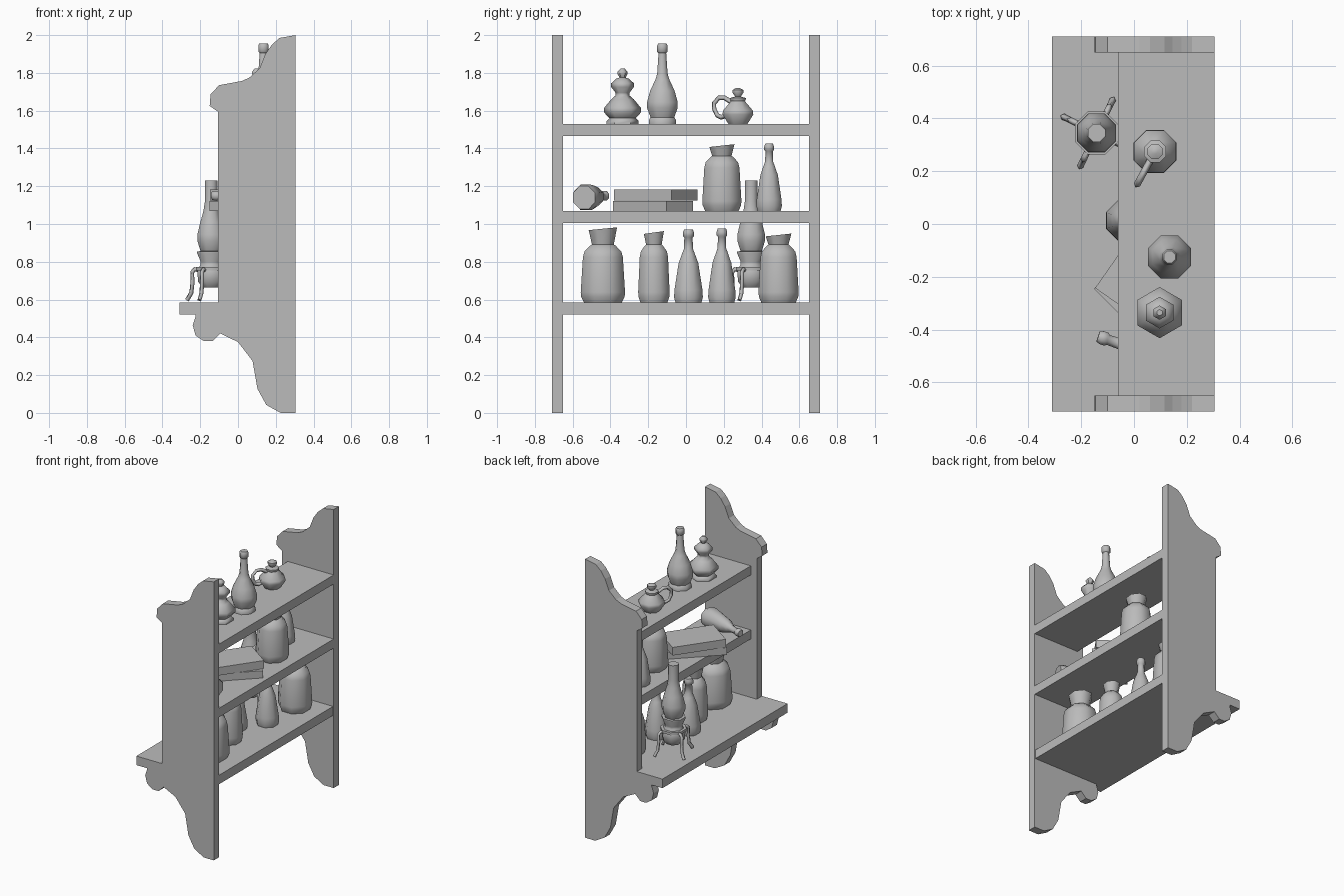
import bpy, bmesh, math
from mathutils import Vector, Matrix

old = bpy.data.objects.get("Cube")
if old:
    bpy.data.objects.remove(old)

grey = bpy.data.materials.new("plain_grey")
grey.use_nodes = True
grey.diffuse_color = (0.5, 0.5, 0.5, 1)
grey.node_tree.nodes["Principled BSDF"].inputs["Base Color"].default_value = (0.5, 0.5, 0.5, 1)


def finish(name, bm, smooth=False):
    bmesh.ops.recalc_face_normals(bm, faces=bm.faces)
    mesh = bpy.data.meshes.new(name)
    bm.to_mesh(mesh)
    bm.free()
    mesh.materials.append(grey)
    obj = bpy.data.objects.new(name, mesh)
    bpy.context.collection.objects.link(obj)
    if smooth:
        bpy.ops.object.select_all(action='DESELECT')
        obj.select_set(True)
        bpy.context.view_layer.objects.active = obj
        bpy.ops.object.shade_smooth_by_angle(angle=math.radians(50))
    return obj


def box(name, centre, size, turn=0):
    bm = bmesh.new()
    bmesh.ops.create_cube(bm, size=1)
    bm.transform(Matrix.Translation(centre) @ Matrix.Rotation(math.radians(turn), 4, 'Z')
                 @ Matrix.Diagonal((*size, 1)))
    return finish(name, bm)


def lathe(name, profile, place, sides=8, phase=0.5, tilt=0):
    """Capped solid of revolution; tilt slants the top ring."""
    bm = bmesh.new()
    rings = []
    for i, (r, z) in enumerate(profile):
        ring = []
        for k in range(sides):
            a = math.tau * (k + phase) / sides
            slant = tilt * math.sin(a) if i == len(profile) - 1 else 0
            ring.append(bm.verts.new((r * math.cos(a), r * math.sin(a), z + slant)))
        rings.append(ring)
    for low, high in zip(rings, rings[1:]):
        for k in range(sides):
            n = (k + 1) % sides
            bm.faces.new((low[k], low[n], high[n], high[k]))
    bm.faces.new(rings[0][::-1])
    bm.faces.new(rings[-1])
    bm.transform(place if isinstance(place, Matrix) else Matrix.Translation(place))
    return finish(name, bm, True)


def tube(name, points, radius):
    """Square bar swept along a path."""
    curve = bpy.data.curves.new(name, 'CURVE')
    curve.dimensions = '3D'
    curve.bevel_depth = radius
    curve.bevel_resolution = 0
    curve.use_fill_caps = True
    spline = curve.splines.new('POLY')
    spline.points.add(len(points) - 1)
    for p, co in zip(spline.points, points):
        p.co = (*co, 1)
    curve.materials.append(grey)
    obj = bpy.data.objects.new(name, curve)
    bpy.context.collection.objects.link(obj)
    return obj


# Scrolled side panels
outline = [(.305, 2), (.22, 1.985), (.18, 1.95), (.145, 1.9), (.115, 1.825), (.06, 1.775),
           (.02, 1.757), (-.1, 1.735), (-.145, 1.687), (-.15, 1.625), (-.107, 1.595),
           (-.107, .55), (-.225, .55), (-.225, .51), (-.24, .465), (-.225, .41), (-.18, .38),
           (-.135, .38), (-.093, .42), (0, .375), (.077, .275), (.103, .127), (.15, .042),
           (.225, 0), (.305, 0)]
for label, y in (("front", -.71), ("back", .65)):
    bm = bmesh.new()
    face = bm.faces.new([bm.verts.new((x, y, z)) for x, z in outline])
    moved = bmesh.ops.extrude_face_region(bm, geom=[face])["geom"]
    bmesh.ops.translate(bm, vec=(0, .06, 0),
                        verts=[v for v in moved if isinstance(v, bmesh.types.BMVert)])
    finish(label + "_side_panel", bm)

# Shelves, the lowest one deeper and overhanging the panels
for name, z in (("middle_shelf", 1.0375), ("top_shelf", 1.4975)):
    box(name, (.1225, 0, z), (.365, 1.3, .065))
box("bottom_shelf", (.0975, 0, .5525), (.405, 1.3, .065))
box("bottom_shelf_ledge", (-.2075, 0, .5525), (.205, 1.42, .065))

# Corked jars: position, radius, shoulder height, cork height
jars = [(.09, -.44, .585, .127, .3, .09), (.05, -.17, .585, .09, .3, .07),
        (.11, .49, .585, .115, .3, .057), (.14, .19, 1.07, .112, .285, .06)]
for i, (x, y, z, r, h, cork) in enumerate(jars, 1):
    body = [(.86, 0), (.98, .1), (1, .18), (.9, .8), (.83, .9), (.58, 1), (.5, 1.02)]
    lathe(f"jar_{i}", [(r * a, h * b) for a, b in body], (x, y, z))
    lathe(f"jar_cork_{i}", [(r * .48, 0), (r * .64, cork)], (x, y, z + h), tilt=.008)

# Slim bottles, one of them lying down
slim = [(.066, 0), (.073, .025), (.071, .06), (.05, .19), (.033, .235), (.023, .26),
        (.021, .315), (.028, .322), (.028, .34), (.022, .355)]


def slim_bottle(name, place, widen=1, stretch=1):
    lathe(name, [(r * widen, z * stretch) for r, z in slim], place)


slim_bottle("middle_slim_bottle", (.06, .44, 1.07))
slim_bottle("bottom_slim_bottle_1", (-.03, .013, .585), 1.13, 1.09)
slim_bottle("bottom_slim_bottle_2", (.1, .19, .585), 1.08, 1.1)
axis = Vector((-.34, .115, 0.01))
slim_bottle("lying_bottle", Matrix.Translation((.2, -.54, 1.14))
            @ axis.to_track_quat('Z', 'Y').to_matrix().to_4x4())

# Books
box("lower_book", (.06, -.175, 1.096), (.4, .2, .052), 45)
box("upper_book", (.057, -.16, 1.153), (.37, .24, .058), 55)

# Six-sided lidded pot
lathe("lidded_pot", [(.085, 0), (.085, .015), (.07, .03), (.097, .06), (.097, .085), (.06, .13),
                     (.037, .15), (.037, .165), (.06, .195), (.06, .215), (.033, .24), (.016, .245),
                     (.027, .265), (.027, .275), (.012, .292)], (.097, -.336, 1.53), 6)

# Tall decanter
lathe("decanter", [(.078, 0), (.078, .02), (.068, .035), (.088, .085), (.088, .115), (.07, .175),
                   (.04, .235), (.03, .265), (.022, .375), (.03, .382), (.03, .415), (.024, .425)],
      (.135, -.125, 1.53))

# Round jug with a lid knob and looped handle
lathe("jug", [(.055, 0), (.088, .05), (.086, .07), (.04, .12), (.045, .13), (.045, .137),
              (.016, .145), (.031, .165), (.031, .18), (.01, .19)], (.08, .275, 1.53))
out = Vector((-.48, -.88, 0))
tube("jug_handle", [Vector((.08, .275, 1.53 + h)) + out * d for d, h in
                    ((.04, .115), (.08, .138), (.115, .138), (.143, .11), (.143, .08),
                     (.125, .045), (.1, .035), (.07, .045))], .013)

# Flask over a burner bowl, held in a ring with four curved legs
cx, cy = -.142, .345
lathe("flask", [(.045, .245), (.06, .27), (.079, .325), (.079, .36), (.062, .425), (.044, .485),
                (.036, .535), (.036, .645)], (cx, cy, .585))
lathe("burner_bowl", [(.05, .08), (.075, .11), (.08, .17), (.06, .2), (.06, .215),
                      (.08, .26), (.08, .27), (.045, .272)], (cx, cy, .585))
lathe("stand_ring", [(.075, .17), (.088, .17), (.088, .188), (.075, .188)], (cx, cy, .585))
for i in range(4):
    a = math.radians(64 + 90 * i)
    tube(f"stand_leg_{i + 1}", [(cx + r * math.cos(a), cy + r * math.sin(a), z) for r, z in
                                ((.075, .757), (.097, .76), (.112, .745), (.11, .69),
                                 (.117, .635), (.142, .597))], .012)
